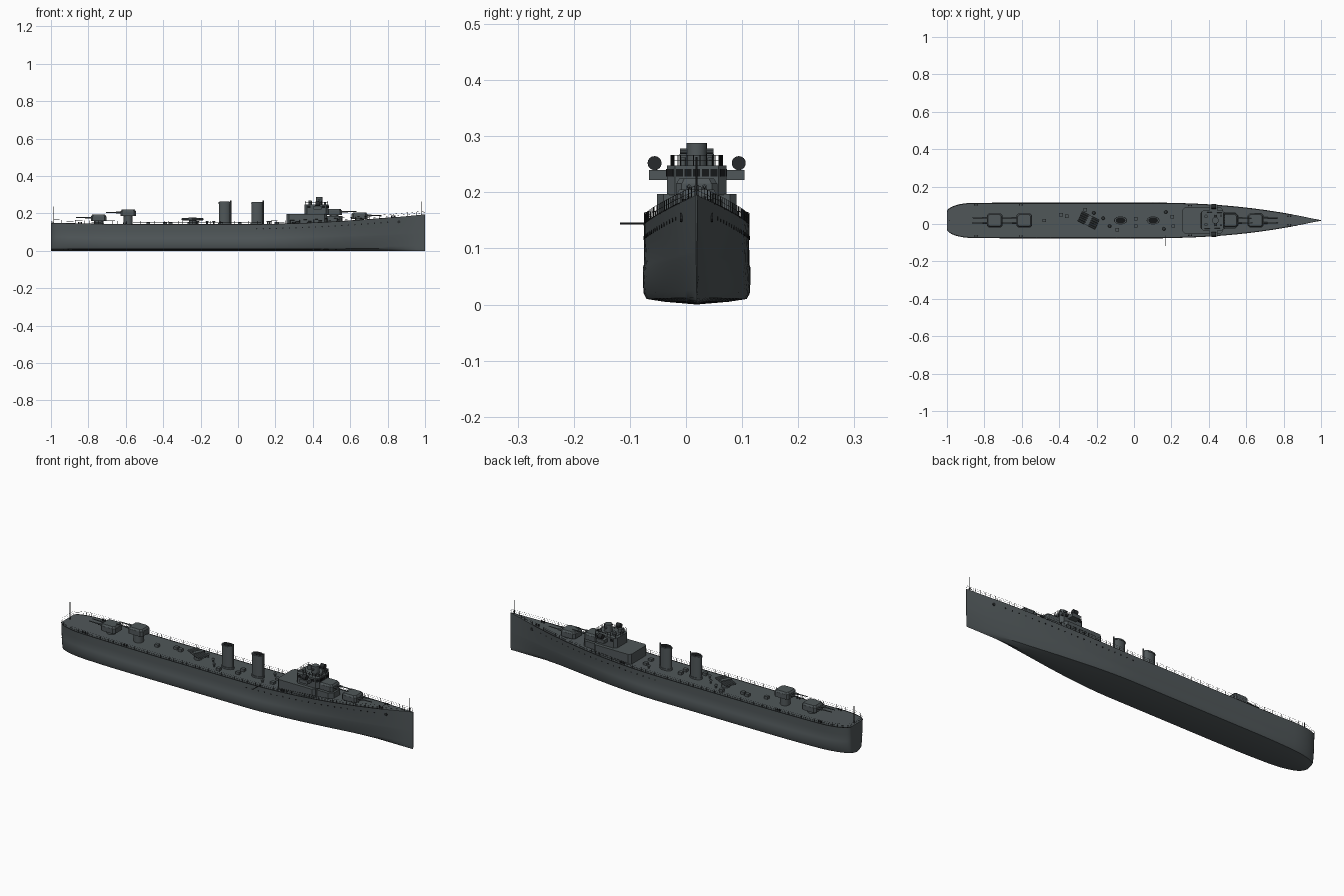
import bpy, bmesh, math
from mathutils import Matrix, Vector

if "Cube" in bpy.data.objects:
    bpy.data.objects.remove(bpy.data.objects["Cube"])

CENTRE_Y = 0.019


def material(name, r, g, b):
    m = bpy.data.materials.new(name)
    m.use_nodes = True
    m.diffuse_color = (r, g, b, 1)
    m.node_tree.nodes["Principled BSDF"].inputs["Base Color"].default_value = (r, g, b, 1)
    return m


GREY = material("ship grey", 0.08, 0.095, 0.1)
DARK = material("dark fittings", 0.02, 0.023, 0.025)
BLACK = material("black glass", 0.008, 0.009, 0.01)


def finish(bm, name, mat, angle=35):
    bmesh.ops.recalc_face_normals(bm, faces=bm.faces)
    me = bpy.data.meshes.new(name)
    bm.to_mesh(me)
    bm.free()
    me.materials.append(mat)
    ob = bpy.data.objects.new(name, me)
    ob.location.y = CENTRE_Y
    bpy.context.collection.objects.link(ob)
    bpy.context.view_layer.objects.active = ob
    ob.select_set(True)
    bpy.ops.object.shade_smooth_by_angle(angle=math.radians(angle))
    ob.select_set(False)
    return ob


def rod(bm, p, q, r, r2=None, sides=6, stretch=1):
    p, q = Vector(p), Vector(q)
    d = q - p
    mat = Matrix.Translation((p + q) / 2) @ d.to_track_quat('Z', 'Y').to_matrix().to_4x4()
    mat = mat @ Matrix.Diagonal((stretch, 1, 1, 1))
    bmesh.ops.create_cone(bm, cap_ends=True, segments=sides, radius1=r,
                          radius2=r if r2 is None else r2, depth=d.length, matrix=mat)


def box(bm, c, s, turn=0):
    mat = Matrix.Translation(c) @ Matrix.Rotation(turn, 4, 'Z') @ Matrix.Diagonal((*s, 1))
    bmesh.ops.create_cube(bm, size=1, matrix=mat)


def house(bm, x0, x1, w, z0, z1, cut, taper=1.0):
    """Prism with four chamfered corners, half width w."""
    half = [(x1 - cut, w), (x1, w - cut), (x1, cut - w), (x1 - cut, -w)]
    ring = half + [(x0 + x1 - x, y) for x, y in reversed(half)]
    mid = (x0 + x1) / 2
    low = [bm.verts.new((x, y, z0)) for x, y in ring]
    top = [bm.verts.new((mid + (x - mid) * taper, y * taper, z1)) for x, y in ring]
    bm.faces.new(low)
    bm.faces.new(top)
    for i in range(len(ring)):
        j = (i + 1) % len(ring)
        bm.faces.new((low[i], low[j], top[j], top[i]))


# Hull form
def half_beam(x):
    if x > 0.1:
        return max(0.0015, 0.096 * (1 - ((x - 0.1) / 0.9) ** 2.2))
    if x < -0.85:
        t = min(1, (-0.85 - x) / 0.15)
        return 0.046 + 0.05 * math.sqrt(1 - t * t)
    return 0.096


def deck(x):
    return 0.141 + 0.054 * max(0, (x - 0.05) / 0.95) ** 1.8 + 0.008 * max(0, (-0.4 - x) / 0.6) ** 2


def side(x, yf, w):
    flare = 0.85 * max(0, (x - 0.1) / 0.9) ** 1.5 + 0.2 * max(0, (-0.6 - x) / 0.4) ** 2
    return half_beam(x) * yf * (1 - w * flare)


SECTION = [(0.6, 0.035, 1), (0.93, 0.07, 1), (0.985, 0.14, 0.9), (1, 0.3, 0.7),
           (1, 0.46, 0.45), (0.98, 0.5, 0.4), (0.975, 0.75, 0.2), (0.98, 1, 0)]
STATIONS = [-1 + 0.15 * (1 - math.cos(i * math.pi / 16)) for i in range(8)]
STATIONS += [-0.85 + 0.05 * i for i in range(38)]

bm = bmesh.new()
rings = []
for x in STATIONS:
    right = [(-side(x, yf, w), zf * deck(x)) for yf, zf, w in SECTION]
    ring = [(-y, z) for y, z in reversed(right)] + [(0, 0)] + right
    rings.append([bm.verts.new((x, y, z)) for y, z in ring])
for a, b in zip(rings, rings[1:]):
    for i in range(len(a)):
        j = (i + 1) % len(a)
        bm.faces.new((a[i], a[j], b[j], b[i]))
bm.faces.new(rings[0])
bm.faces.new(rings[-1])
finish(bm, "hull", GREY, 30)


# Deck edge, guard rails and posts
def edge(x, lift=0.0, inset=0.001):
    return Vector((x, max(0.0008, side(x, 0.98, 0) - inset), deck(x) + lift))


def both(v):
    return [v, Vector((v.x, -v.y, v.z))]


rails, trim = bmesh.new(), bmesh.new()
for a, b in zip(STATIONS, STATIONS[1:]):
    for lift in (0.009, 0.018):
        for p, q in zip(both(edge(a, lift)), both(edge(b, lift))):
            rod(rails, p, q, 0.0004, sides=4)
    for p, q in zip(both(edge(a)), both(edge(b))):
        if b < 0.9:
            rod(trim, p, q, 0.0016, sides=5)
for i in range(80):
    x = -0.995 + i * 0.025
    for p, q in zip(both(edge(x)), both(edge(x, 0.018))):
        rod(rails, p, q, 0.0007, sides=4)
for lift in (0.009, 0.018):
    rod(rails, *both(edge(-1, lift)), 0.0004, sides=4)
finish(rails, "guard_rails", DARK)
finish(trim, "deck_edge_trim", DARK)

# Portholes and anchors
bm = bmesh.new()
for i in range(21):
    x = 0.1 + i * 0.035
    y = side(x, 0.977, 0.12)
    for s in (-1, 1):
        rod(bm, (x, s * (y - 0.004), deck(x) - 0.023), (x, s * (y + 0.001), deck(x) - 0.023), 0.0035, sides=10)
finish(bm, "portholes", BLACK)
bm = bmesh.new()
for s in (-1, 1):
    y = side(0.86, 0.977, 0.15)
    rod(bm, (0.86, s * (y - 0.006), 0.155), (0.86, s * (y + 0.003), 0.155), 0.008, sides=10)
finish(bm, "anchors", DARK)

# Forward deckhouse and bridge
bm = bmesh.new()
house(bm, 0.26, 0.475, 0.071, 0.135, 0.197, 0.012)
house(bm, 0.45, 0.56, 0.045, 0.135, 0.187, 0.02)
finish(bm, "deckhouse", GREY)
bm = bmesh.new()
house(bm, 0.355, 0.485, 0.053, 0.195, 0.248, 0.014)
for s in (-1, 1):
    box(bm, (0.425, s * 0.068, 0.231), (0.045, 0.034, 0.018))
finish(bm, "bridge", GREY)
bm = bmesh.new()
for i in range(-2, 3):
    box(bm, (0.485, i * 0.0155, 0.235), (0.003, 0.0125, 0.013))
for s in (-1, 1):
    box(bm, (0.478, s * 0.046, 0.235), (0.003, 0.013, 0.013), s * math.pi / 4)
    for i in range(2):
        box(bm, (0.458 - i * 0.078, s * 0.053, 0.235), (0.016, 0.003, 0.013))
finish(bm, "bridge_windows", BLACK)

# Rails round the bridge roof
bm = bmesh.new()
corners = [(0.36, 0.046), (0.36, -0.046), (0.48, -0.04), (0.48, 0.04)]
for (x0, y0), (x1, y1) in zip(corners, corners[1:] + corners[:1]):
    for z in (0.257, 0.266):
        rod(bm, (x0, y0, z), (x1, y1, z), 0.0007, sides=4)
    for k in range(7):
        x, y = x0 + (x1 - x0) * k / 7, y0 + (y1 - y0) * k / 7
        rod(bm, (x, y, 0.247), (x, y, 0.266), 0.0009, sides=4)
finish(bm, "bridge_rails", DARK)

# Gun director, searchlights and lookouts
bm = bmesh.new()
rod(bm, (0.435, 0, 0.247), (0.435, 0, 0.288), 0.018, sides=20)
rod(bm, (0.435, -0.03, 0.273), (0.435, 0.03, 0.273), 0.005, sides=10)
for s in (-1, 1):
    rod(bm, (0.385, s * 0.022, 0.247), (0.385, s * 0.022, 0.268), 0.009, sides=12)
    rod(bm, (0.465, s * 0.025, 0.247), (0.465, s * 0.025, 0.262), 0.006, sides=12)
finish(bm, "gun_director", GREY)
bm = bmesh.new()
for s in (-1, 1):
    rod(bm, (0.415, s * 0.075, 0.252), (0.438, s * 0.075, 0.252), 0.0125, sides=16)
    rod(bm, (0.425, s * 0.075, 0.238), (0.425, s * 0.075, 0.245), 0.004, sides=8)
finish(bm, "searchlights", DARK)


# Gun mounts: house centre x, floor z, direction
def gun(name, x, z, d):
    bm = bmesh.new()
    house(bm, x - 0.042, x + 0.042, 0.037, z, z + 0.025, 0.01)
    house(bm, x - 0.041, x + 0.041, 0.036, z + 0.025, z + 0.034, 0.01, 0.85)
    rod(bm, (x, 0, deck(x) - 0.005), (x, 0, z + 0.002), 0.024, sides=20)
    finish(bm, name + "_gun_house", GREY)
    bm = bmesh.new()
    for s in (-1, 1):
        rod(bm, (x + d * 0.03, s * 0.014, z + 0.018), (x + d * 0.065, s * 0.014, z + 0.018), 0.005, sides=10)
        rod(bm, (x + d * 0.06, s * 0.014, z + 0.018), (x + d * 0.12, s * 0.014, z + 0.019), 0.0032, 0.0022, 8)
    finish(bm, name + "_gun_barrels", GREY)


gun("forward", 0.65, 0.171, 1)
gun("forward_upper", 0.513, 0.191, 1)
gun("aft_upper", -0.587, 0.186, -1)
gun("aft", -0.745, 0.159, -1)

# Funnels with caps and steam pipes
for name, x, top in (("aft_funnel", -0.072, 0.262), ("forward_funnel", 0.102, 0.26)):
    bm = bmesh.new()
    for z0, z1, r in ((0.135, top, 0.019), (0.138, 0.15, 0.0215), (top - 0.008, top - 0.003, 0.021)):
        bmesh.ops.create_cone(bm, cap_ends=True, segments=28, radius1=r, radius2=r, depth=z1 - z0,
                              matrix=Matrix.Translation((x, 0, (z0 + z1) / 2)) @ Matrix.Diagonal((1.6, 1, 1, 1)))
    rod(bm, (x + 0.033, 0, 0.14), (x + 0.033, 0, top + 0.008), 0.003, sides=8)
    finish(bm, name, GREY)
    bm = bmesh.new()
    bmesh.ops.create_cone(bm, cap_ends=True, segments=28, radius1=0.016, radius2=0.016, depth=0.002,
                          matrix=Matrix.Translation((x, 0, top)) @ Matrix.Diagonal((1.6, 1, 1, 1)))
    finish(bm, name + "_mouth", BLACK)

# Torpedo tubes on a turntable, trained off the centreline
bm = bmesh.new()
rod(bm, (-0.243, 0, 0.138), (-0.243, 0, 0.162), 0.02, sides=20)
axis = Vector((math.cos(0.45), -math.sin(0.45), 0))
across = Vector((-axis.y, axis.x, 0))
for i in range(-2, 3):
    c = Vector((-0.243, 0, 0.169)) + across * i * 0.0115
    rod(bm, c - axis * 0.052, c + axis * 0.052, 0.0055, sides=10)
box(bm, (-0.243, 0, 0.172), (0.022, 0.056, 0.014), -0.45)
finish(bm, "torpedo_tubes", GREY)

# Lockers, hatches and ventilators
bm = bmesh.new()
for x, y in ((-0.39, 0.03), (-0.26, 0.058), (-0.36, 0.022), (0.01, 0.01), (0.01, -0.03), (0.205, 0.02),
             (0.21, -0.03), (-0.09, -0.05), (-0.48, 0)):
    box(bm, (x, y, 0.147), (0.02, 0.018, 0.016))
finish(bm, "deck_lockers", GREY)
bm = bmesh.new()
for x, y in ((-0.165, 0.012), (-0.215, 0.04), (0.17, 0.045), (0.16, -0.045), (-0.13, -0.03)):
    rod(bm, (x, y, 0.138), (x, y, 0.155), 0.004, sides=10)
    rod(bm, (x, y, 0.155), (x, y, 0.16), 0.009, 0.005, 12)
finish(bm, "ventilators", GREY)

# Mooring bollards
bm = bmesh.new()
for x in (-0.845, -0.605, 0.3, 0.83):
    for s in (-1, 1):
        for dx in (-0.007, 0.007):
            y = s * (half_beam(x) - 0.013)
            rod(bm, (x + dx, y, deck(x) - 0.002), (x + dx, y, deck(x) + 0.009), 0.004, sides=10)
finish(bm, "bollards", DARK)

# Flag staffs and boat boom
bm = bmesh.new()
rod(bm, (-0.985, 0, 0.145), (-0.985, 0, 0.237), 0.0018)
rod(bm, (0.98, 0, 0.185), (0.98, 0, 0.263), 0.0018)
rod(bm, (0.17, -0.08, 0.144), (0.17, -0.137, 0.144), 0.0018)
finish(bm, "staffs_and_boom", DARK)
